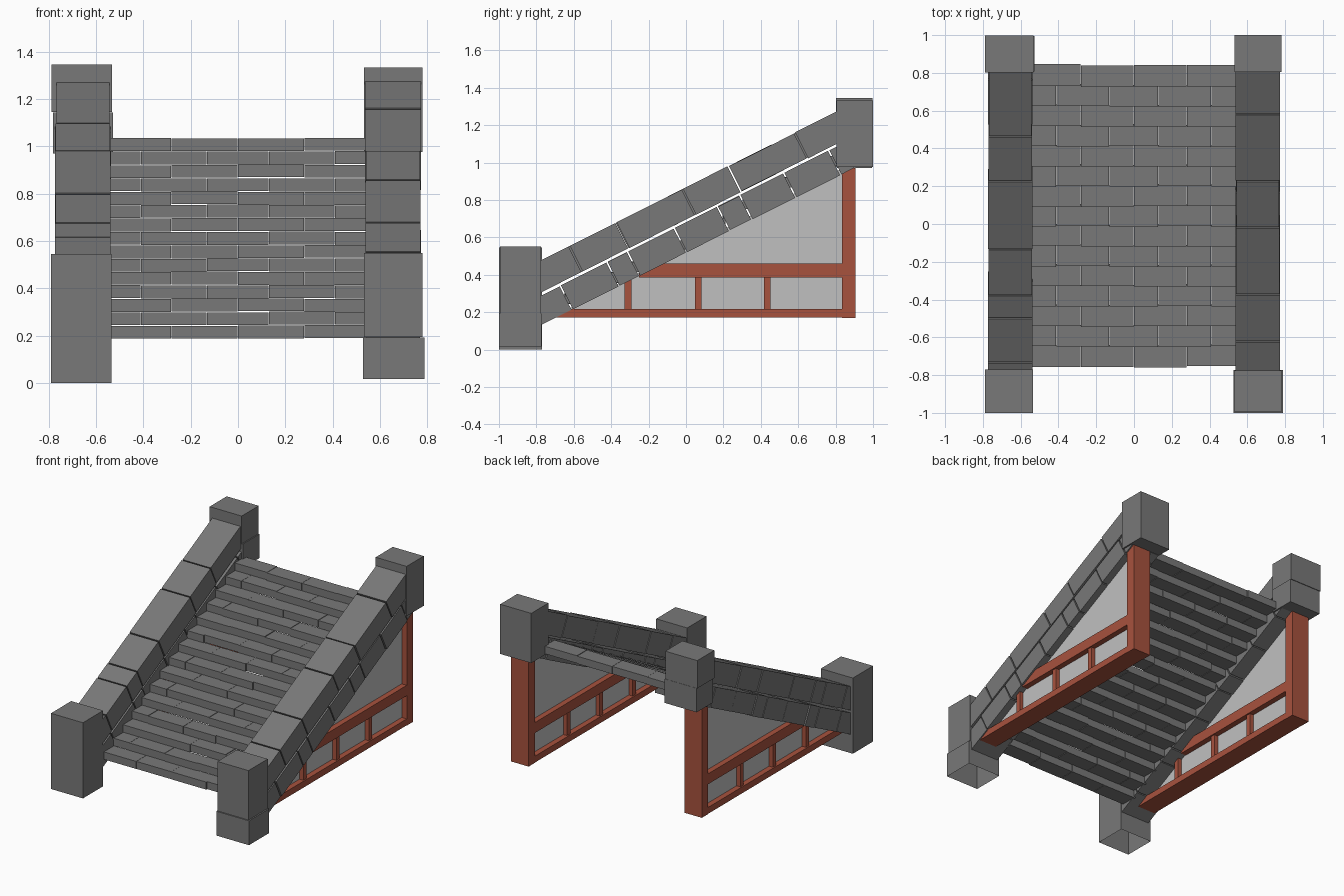
import bpy
import bmesh
import math
import random
from mathutils import Matrix, Vector

random.seed(4)
default = bpy.data.objects.get("Cube")
if default:
    bpy.data.objects.remove(default, do_unlink=True)


def material(name, color):
    mat = bpy.data.materials.new(name)
    mat.use_nodes = True
    mat.diffuse_color = (*color, 1)
    mat.node_tree.nodes["Principled BSDF"].inputs["Base Color"].default_value = (*color, 1)
    return mat


STONE = material("grey_stone", (0.19, 0.19, 0.19))
WOOD = material("red_wood", (0.39, 0.085, 0.048))
PLASTER = material("pale_plaster", (0.53, 0.53, 0.53))


def finish(bm, name, mat):
    bmesh.ops.recalc_face_normals(bm, faces=bm.faces)
    mesh = bpy.data.meshes.new(name)
    bm.to_mesh(mesh)
    bm.free()
    mesh.materials.append(mat)
    obj = bpy.data.objects.new(name, mesh)
    bpy.context.collection.objects.link(obj)
    return obj


def add_box(bm, lo, hi, matrix=Matrix()):
    lo, hi = Vector(lo), Vector(hi)
    size = Matrix.Diagonal((*(hi - lo), 1))
    return bmesh.ops.create_cube(
        bm, size=1, matrix=matrix @ Matrix.Translation((lo + hi) / 2) @ size)["verts"]


def box(name, lo, hi, mat, open_bottom=False):
    bm = bmesh.new()
    add_box(bm, lo, hi)
    if open_bottom:
        bm.faces.ensure_lookup_table()
        lowest = min(bm.faces, key=lambda f: f.calc_center_median().z)
        bmesh.ops.delete(bm, geom=[lowest], context="FACES_ONLY")
    return finish(bm, name, mat)


def prism(name, profile, x0, x1, mat):
    """Extrude a (y, z) profile from x0 to x1."""
    bm = bmesh.new()
    face = bm.faces.new([bm.verts.new((x0, y, z)) for y, z in profile])
    new = bmesh.ops.extrude_face_region(bm, geom=[face])["geom"]
    verts = [v for v in new if isinstance(v, bmesh.types.BMVert)]
    bmesh.ops.translate(bm, verts=verts, vec=(x1 - x0, 0, 0))
    return finish(bm, name, mat)


# Stair treads: staggered stone slabs
RISE, RUN = 0.0565, 0.106
SEAMS = ((-0.55, -0.28, 0, 0.28, 0.55), (-0.55, -0.41, -0.13, 0.13, 0.41, 0.55))
for i in range(15):
    bm = bmesh.new()
    seams = SEAMS[i % 2]
    y, z = -0.755 + i * RUN, 0.243 + i * RISE
    for x0, x1 in zip(seams, seams[1:]):
        dy, dz = random.uniform(-0.004, 0.004), random.uniform(-0.002, 0.002)
        add_box(bm, (x0, y + dy, z - 0.054 + dz), (x1 - 0.002, y + 0.115 + dy, z + dz))
    finish(bm, f"tread_{i + 1}", STONE)

# Sloping parapets: two courses of blocks on each side
SLOPE = math.atan(0.503)
LOWER = (-0.86, -0.64, -0.39, -0.28, -0.03, 0.20, 0.32, 0.555, 0.795, 0.87)
UPPER = {
    "left": (-0.86, -0.59, -0.34, 0.015, 0.26, 0.615, 0.88),
    "right": (-0.86, -0.70, -0.465, -0.345, -0.10, 0.26, 0.495, 0.88),
}


def parapet_course(name, sign, joints, height, thick):
    bm = bmesh.new()
    # frame with local y running up the slope, through the course centre line
    frame = Matrix.Translation((sign * 0.655, -0.77, height)) @ Matrix.Rotation(SLOPE, 4, "X")
    for a, b in zip(joints, joints[1:]):
        s0, s1 = [(y + 0.77) / math.cos(SLOPE) for y in (a, b)]
        w = 0.115 + random.uniform(-0.003, 0.003)
        t = thick / 2 + random.uniform(-0.002, 0.002)
        add_box(bm, (-w, s0 + 0.004, -t), (w, s1 - 0.004, t), frame)
    finish(bm, name, STONE)


for side, sign in (("left", 1), ("right", -1)):
    parapet_course(f"{side}_lower_parapet", sign, LOWER, 0.212, 0.143)
    parapet_course(f"{side}_upper_parapet", sign, UPPER[side], 0.394, 0.152)

    # Timber frame under the parapet
    x0, x1 = sorted((sign * 0.62, sign * 0.76))
    box(f"{side}_frame_post", (x0, 0.835, 0.17), (x1, 0.905, 0.97), WOOD)
    prism(f"{side}_bottom_beam",
          ((-0.71, 0.172), (-0.62, 0.218), (0.835, 0.218), (0.835, 0.172)), x0, x1, WOOD)
    box(f"{side}_middle_beam", (x0, -0.25, 0.385), (x1, 0.835, 0.46), WOOD)
    for n, y in enumerate((-0.31, 0.065, 0.435)):
        box(f"{side}_stud_{n + 1}", (x0 + 0.01, y - 0.018, 0.215),
            (x1 - 0.01, y + 0.018, 0.39), WOOD)
    # Plaster infill, tucked into the parapet along its sloping edge
    middle = (x0 + x1) / 2
    prism(f"{side}_infill_panel", ((-0.66, 0.2), (0.85, 0.2), (0.85, 0.975)),
          middle - 0.03, middle + 0.03, PLASTER)

# Corner posts
box("front_right_post", (-0.79, -1, 0), (-0.535, -0.77, 0.545), STONE, True)
box("front_left_post_base", (0.527, -1, 0.017), (0.788, -0.772, 0.192), STONE, True)
box("front_left_post", (0.533, -0.995, 0.194), (0.78, -0.775, 0.55), STONE)
box("back_right_post_base", (-0.782, 0.808, 0.97), (-0.527, 0.995, 1.143), STONE)
box("back_right_post", (-0.788, 0.803, 1.145), (-0.533, 0.997, 1.345), STONE)
box("back_left_post", (0.533, 0.805, 0.975), (0.78, 1, 1.333), STONE)
